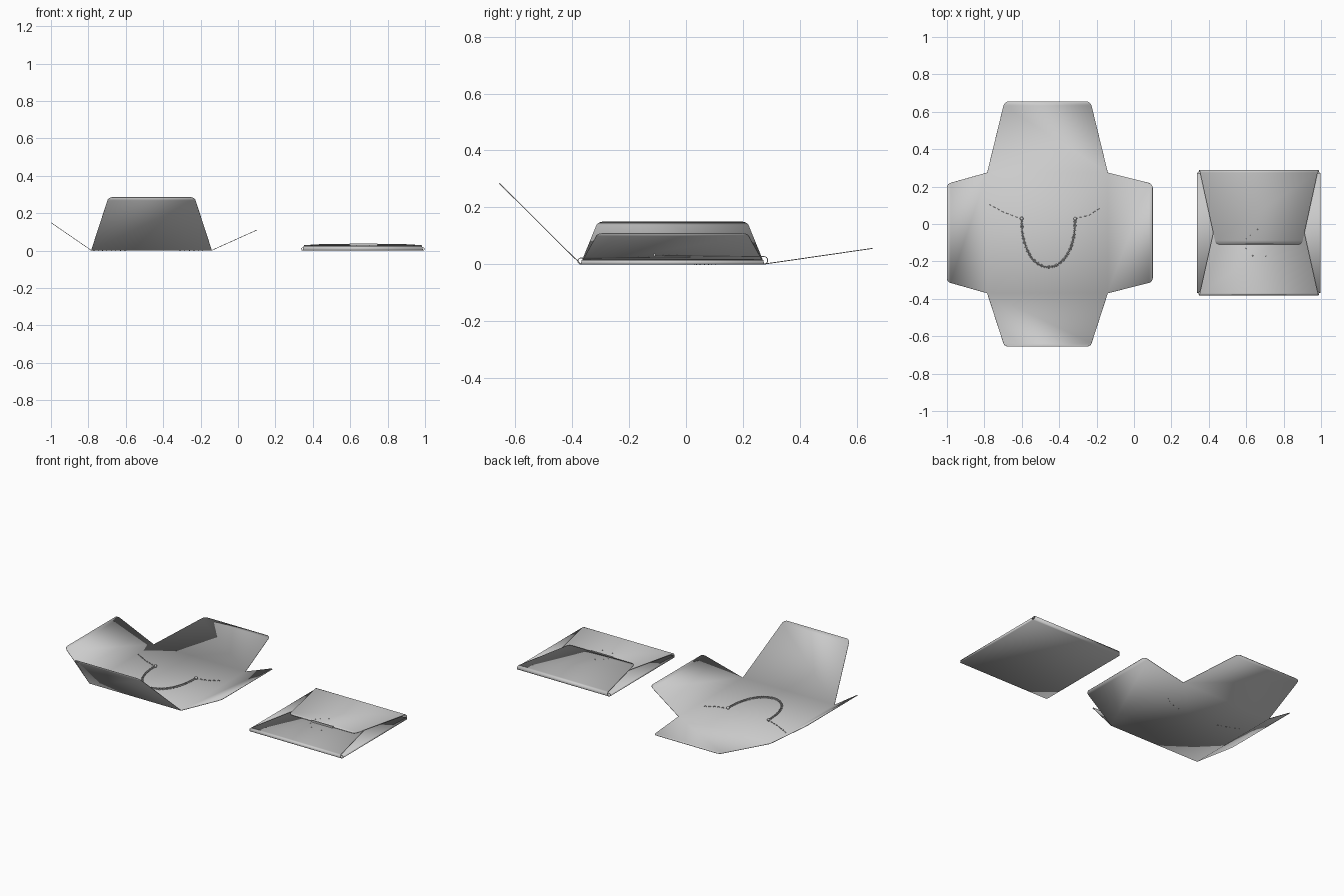
import bpy, bmesh, math
from mathutils import Vector, Matrix

if "Cube" in bpy.data.objects:
    bpy.data.objects.remove(bpy.data.objects["Cube"])

HALF = 0.3225   # half side of the square envelope body
T = 0.003       # paper thickness


def finish(name, bm, smooth=True):
    me = bpy.data.meshes.new(name)
    bm.to_mesh(me)
    bm.free()
    ob = bpy.data.objects.new(name, me)
    bpy.context.collection.objects.link(ob)
    if smooth:
        bpy.context.view_layer.objects.active = ob
        ob.select_set(True)
        bpy.ops.object.shade_smooth_by_angle(angle=math.radians(35))
        ob.select_set(False)
    return ob


def add_flap(bm, center, angle, path, tip_half, r=0.022):
    """Trapezoid flap with rounded tip corners that follows an (outward, height) path."""
    pts = [Vector(p) for p in path]
    total = sum((b - a).length for a, b in zip(pts, pts[1:]))
    d = (pts[-1] - pts[-2]).normalized()
    rows, s = [], 0
    for i, p in enumerate(pts[:-1]):
        if i:
            s += (p - pts[i - 1]).length
        rows.append((p, s, 0))
    for k in range(6):
        t = k / 5 * math.pi / 2
        back = r * (1 - math.sin(t))
        rows.append((pts[-1] - d * back, total - back, r * (1 - math.cos(t))))
    rot = Matrix.Rotation(angle, 3, 'Z')
    prev = None
    for p, s, inset in rows:
        w = HALF + (tip_half - HALF) * s / total - inset
        cur = [bm.verts.new(center + rot @ Vector((p.x + HALF, y, p.y))) for y in (-w, w)]
        if prev:
            bm.faces.new((prev[0], cur[0], cur[1], prev[1]))
        prev = cur


def envelope(name, center, flaps):
    bm = bmesh.new()
    c = Vector((center[0], center[1], T / 2))
    bm.faces.new([bm.verts.new(c + Vector((x * HALF, y * HALF, 0)))
                  for x, y in ((-1, -1), (1, -1), (1, 1), (-1, 1))])
    for deg, path, tip in flaps:
        add_flap(bm, c, math.radians(deg), path, tip)
    bmesh.ops.remove_doubles(bm, verts=bm.verts, dist=1e-5)
    bmesh.ops.recalc_face_normals(bm, faces=bm.faces)
    ob = finish(name, bm)
    m = ob.modifiers.new("paper_thickness", 'SOLIDIFY')
    m.thickness, m.offset = T, 0


def fold(h, rise, length):
    """Path of a flap folded over the body with a round crease of height h."""
    arc = [(0.45 * h * math.sin(a), h / 2 * (1 - math.cos(a)))
           for a in [math.pi * i / 8 for i in range(9)]]
    return arc + [(-length, h + rise)]


# Open envelope with four raised flaps
envelope("open_envelope", (-0.4625, -0.0475), [
    (0, [(0, 0), (0.24, 0.108)], 0.262),
    (90, [(0, 0), (0.38, 0.055)], 0.23),
    (180, [(0, 0), (0.215, 0.148)], 0.262),
    (270, [(0, 0), (0.285, 0.283)], 0.23)])

# Closed envelope with flaps folded over each other
envelope("closed_envelope", (0.6675, -0.0475), [
    (0, fold(0.013, 0.004, 0.25), 0.262),
    (180, fold(0.013, 0.004, 0.25), 0.262),
    (270, fold(0.021, 0.004, 0.385), 0.23),
    (90, fold(0.026, 0.005, 0.385), 0.23)])

# Raised lip in the middle of the closing edge
bm = bmesh.new()
bmesh.ops.create_cube(bm, size=1, matrix=Matrix.Translation((0.67, -0.110, 0.033))
                      @ Matrix.Diagonal((0.15, 0.007, 0.011, 1)))
finish("closing_lip", bm, False)


def add_link(bm, pos, direction, roll, R, r, nu=12, nv=6):
    """One oval chain link, stretched along the chain."""
    x = direction.normalized()
    side = Vector((0, 0, 1)).cross(x)
    y = side * math.cos(roll) + Vector((0, 0, 1)) * math.sin(roll)
    n = x.cross(y)
    grid = []
    for i in range(nu):
        a = 2 * math.pi * i / nu
        ring = []
        for j in range(nv):
            b = 2 * math.pi * j / nv
            q = R + r * math.cos(b)
            ring.append(bm.verts.new(pos + x * (1.4 * q * math.cos(a))
                                     + y * (q * math.sin(a)) + n * (r * math.sin(b))))
        grid.append(ring)
    for i in range(nu):
        for j in range(nv):
            k, l = (i + 1) % nu, (j + 1) % nv
            bm.faces.new((grid[i][j], grid[k][j], grid[k][l], grid[i][l]))


def chain(name, pts, step, R, r, roll=None):
    bm = bmesh.new()
    carry = 0
    count = 0
    for a, b in zip(pts, pts[1:]):
        seg = b - a
        while carry <= seg.length:
            tilt = (count % 2) * math.pi / 2 if roll is None else roll
            add_link(bm, a + seg * (carry / seg.length), seg, tilt, R, r)
            carry += step
            count += 1
        carry -= seg.length
    finish(name, bm)


# Thick U-shaped chain lying on the open envelope
U = [Vector((-0.4575 - 0.1425 * math.cos(a), 0.03 - 0.26 * math.sin(a) ** 0.85, 0.009))
     for a in [math.pi * i / 60 for i in range(61)]]
chain("pendant_chain", U, 0.011, 0.0055, 0.0020)

# Thin chains, mostly sunk in the paper, running to the sides
chain("left_thin_chain", [Vector((-0.77, 0.103, 0.004)), Vector((-0.70, 0.065, 0.004)),
                          Vector((-0.60, 0.027, 0.004))], 0.026, 0.004, 0.0014, math.pi / 2)
chain("right_thin_chain", [Vector((-0.31, 0.03, 0.004)), Vector((-0.24, 0.047, 0.004)),
                           Vector((-0.17, 0.093, 0.004))], 0.026, 0.004, 0.0014, math.pi / 2)

# Connector beads at the ends of the thick chain
bm = bmesh.new()
for x in (-0.60, -0.315):
    bmesh.ops.create_uvsphere(bm, u_segments=12, v_segments=8, radius=0.009,
                              matrix=Matrix.Translation((x, 0.028, 0.009)))
finish("chain_connectors", bm)

# Bits of the packed chain showing through the closed envelope
bm = bmesh.new()
for x, y, z in ((0.66, -0.03, 0.033), (0.62, -0.06, 0.033), (0.60, -0.08, 0.033),
                (0.60, -0.13, 0.026), (0.635, -0.17, 0.026), (0.705, -0.17, 0.026)):
    bmesh.ops.create_uvsphere(bm, u_segments=8, v_segments=6, radius=0.003,
                              matrix=Matrix.Translation((x, y, z)))
finish("packed_chain_bits", bm)
